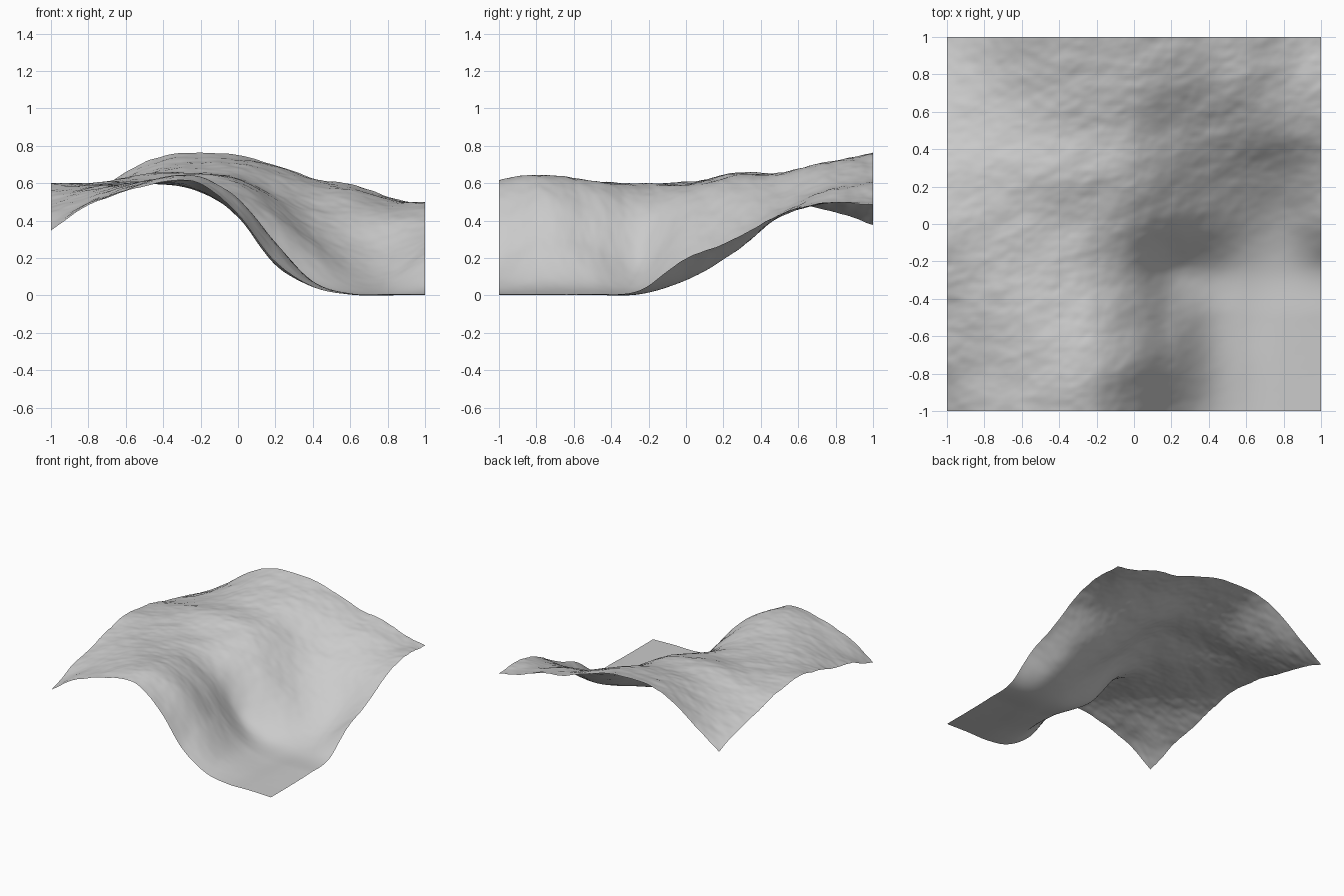
import bpy, bmesh, math
from mathutils import Vector, noise

if "Cube" in bpy.data.objects:
    bpy.data.objects.remove(bpy.data.objects["Cube"])

N = 150  # cells per side

# Coarse relief: west-to-east profiles, ordered from front (y=-1) to back (y=1)
PROFILES = [
    (.35, .49, .56, .61, .605, .435, .18, .05, .01, .01, .005),
    (.44, .51, .58, .635, .635, .515, .285, .08, .015, .01, .005),
    (.50, .56, .60, .615, .60, .475, .25, .07, .01, .01, .01),
    (.57, .59, .60, .60, .56, .425, .17, .06, .02, .01, .03),
    (.60, .60, .605, .605, .59, .53, .39, .24, .12, .09, .20),
    (.575, .60, .635, .66, .65, .61, .49, .345, .26, .23, .30),
    (.515, .56, .61, .65, .655, .635, .55, .465, .43, .42, .44),
    (.46, .53, .62, .70, .72, .71, .645, .585, .55, .50, .50),
    (.38, .52, .66, .75, .765, .757, .70, .63, .60, .53, .49),
]


def spline(values, t):
    """Smooth curve through evenly spaced values, t from 0 to 1."""
    last = len(values) - 1
    i = min(int(t * last), last - 1)
    f = t * last - i
    b, c = values[i], values[i + 1]
    a = values[i - 1] if i > 0 else 2 * b - c
    d = values[i + 2] if i + 2 <= last else 2 * c - b
    return b + .5 * f * (c - a + f * (2*a - 5*b + 4*c - d + f * (3*(b - c) + d - a)))


def roughness(x, y, z):
    """Weathered streaks, fading out on the flat basin floor."""
    u, v = x * .9 + y * .45, y * .9 - x * .45
    broad = noise.fractal(Vector((u * 2.4, v * 4.2, 3.1)), 1.0, 2.0, 5)
    fine = noise.noise(Vector((x * 14, y * 24, 7.7)))
    fade = min(1, max(0, z) / .3)
    return fade * (.011 * broad + .003 * fine)


# Terrain sheet
bm = bmesh.new()
rows = []
for j in range(N + 1):
    row = []
    for i in range(N + 1):
        s, t = i / N, j / N
        x, y = 2 * s - 1, 2 * t - 1
        z = spline([spline(p, s) for p in PROFILES], t)
        row.append(bm.verts.new((x, y, z + roughness(x, y, z))))
    rows.append(row)
for j in range(N):
    for i in range(N):
        bm.faces.new((rows[j][i], rows[j][i + 1], rows[j + 1][i + 1], rows[j + 1][i]))

# Stand the lowest point on the ground plane
low = min(v.co.z for v in bm.verts)
bmesh.ops.translate(bm, verts=bm.verts, vec=(0, 0, -low))

mesh = bpy.data.meshes.new("terrain")
bm.to_mesh(mesh)
bm.free()
terrain = bpy.data.objects.new("terrain", mesh)
bpy.context.collection.objects.link(terrain)
bpy.context.view_layer.objects.active = terrain
terrain.select_set(True)
bpy.ops.object.shade_smooth_by_angle(angle=math.radians(30))
